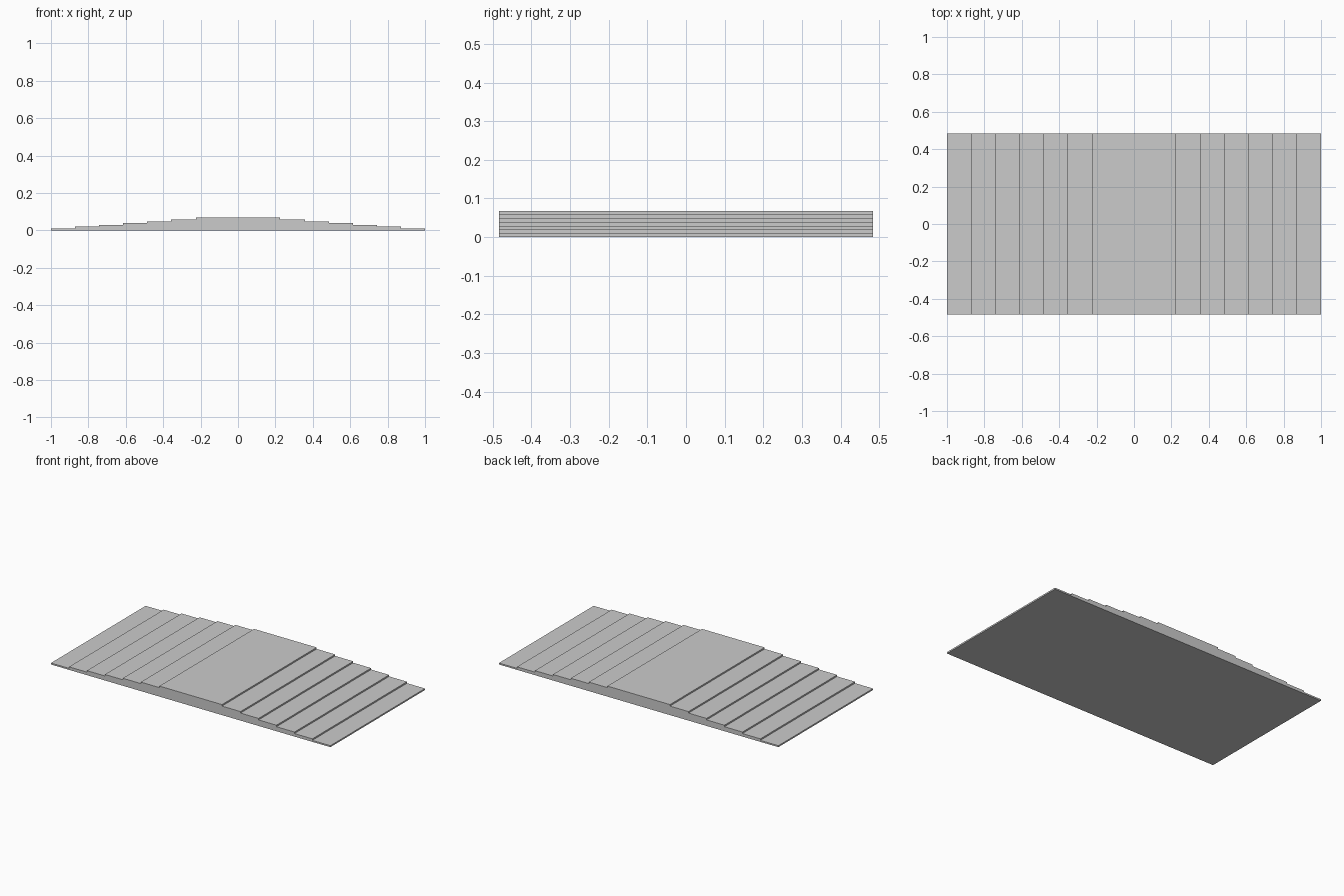
import bpy
import bmesh

cube = bpy.data.objects.get("Cube")
if cube:
    bpy.data.objects.remove(cube, do_unlink=True)

HALF_DEPTH = 0.484
HEIGHT = 0.068
HALF_WIDTHS = [1.0, 0.871, 0.743, 0.614, 0.486, 0.357, 0.224]
RISE = HEIGHT / len(HALF_WIDTHS)

grey = bpy.data.materials.new("plain grey")
grey.use_nodes = True
colour = (0.6, 0.6, 0.6, 1.0)
grey.diffuse_color = colour
grey.node_tree.nodes["Principled BSDF"].inputs["Base Color"].default_value = colour

# Stepped outline: climb the right side, then mirror it down the left
right = []
for i, w in enumerate(HALF_WIDTHS):
    right += [(w, i * RISE), (w, (i + 1) * RISE)]
outline = right + [(-x, z) for x, z in reversed(right)]

# Extrude the outline from front to back
bm = bmesh.new()
front = bm.faces.new([bm.verts.new((x, -HALF_DEPTH, z)) for x, z in outline])
result = bmesh.ops.extrude_face_region(bm, geom=[front], use_keep_orig=True)
moved = [v for v in result["geom"] if isinstance(v, bmesh.types.BMVert)]
bmesh.ops.translate(bm, verts=moved, vec=(0, 2 * HALF_DEPTH, 0))
bmesh.ops.recalc_face_normals(bm, faces=bm.faces)

mesh = bpy.data.meshes.new("stepped_platform")
bm.to_mesh(mesh)
bm.free()
mesh.materials.append(grey)
platform = bpy.data.objects.new("stepped_platform", mesh)
bpy.context.collection.objects.link(platform)
